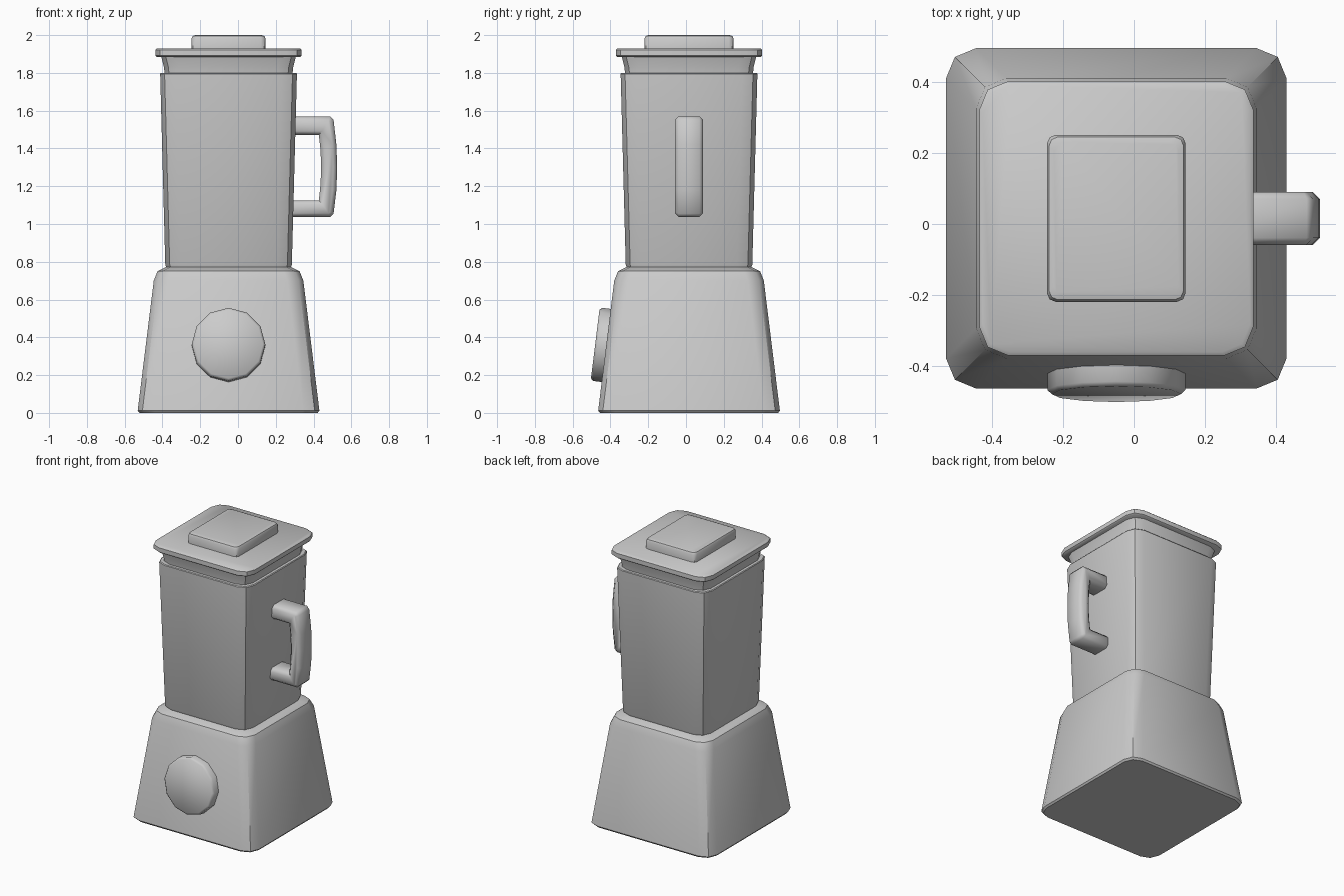
import bpy, bmesh, math
from mathutils import Matrix

if "Cube" in bpy.data.objects:
    bpy.data.objects.remove(bpy.data.objects["Cube"])

CX, CY = -0.05, 0.016   # axis of the body


def finish(name, bm, angle=40, bevel=0, segments=1):
    bmesh.ops.recalc_face_normals(bm, faces=bm.faces)
    if bevel:
        sharp = [e for e in bm.edges if e.calc_face_angle(0) > math.radians(35)]
        bmesh.ops.bevel(bm, geom=sharp, offset=bevel, segments=segments,
                        profile=0.5, affect='EDGES')
    mesh = bpy.data.meshes.new(name)
    bm.to_mesh(mesh)
    bm.free()
    obj = bpy.data.objects.new(name, mesh)
    bpy.context.collection.objects.link(obj)
    bpy.ops.object.select_all(action='DESELECT')
    obj.select_set(True)
    bpy.context.view_layer.objects.active = obj
    bpy.ops.object.shade_smooth_by_angle(angle=math.radians(angle))
    return obj


def rounded_loft(name, profile, radius=0.08, stretch=0.0, segs=2):
    """Stack rounded squares; profile is (half width, z), stretch lengthens y."""
    bm = bmesh.new()
    rings = []
    for half, z in profile:
        ring = []
        for corner, (sx, sy) in enumerate(((1, 1), (-1, 1), (-1, -1), (1, -1))):
            for i in range(segs + 1):
                a = math.pi / 2 * (corner + i / segs)
                x = sx * (half - radius) + radius * math.cos(a)
                y = sy * (half + stretch - radius) + radius * math.sin(a)
                ring.append(bm.verts.new((CX + x, CY + y, z)))
        rings.append(ring)
    n = len(rings[0])
    for low, high in zip(rings, rings[1:]):
        for i in range(n):
            j = (i + 1) % n
            bm.faces.new((low[i], low[j], high[j], high[i]))
    bm.faces.new(rings[0][::-1])
    bm.faces.new(rings[-1])
    return finish(name, bm)


# Tapered motor base, square jug, lid with flared neck, and cap
rounded_loft("motor_base", [(0.472, 0), (0.481, 0.012), (0.396, 0.70),
                            (0.376, 0.75), (0.332, 0.772)], 0.085)
rounded_loft("jug", [(0.328, 0.765), (0.335, 0.785), (0.362, 1.795), (0.358, 1.80)])
rounded_loft("lid_neck", [(0.338, 1.79), (0.342, 1.83), (0.357, 1.89)])
rounded_loft("lid", [(0.380, 1.885), (0.387, 1.892), (0.387, 1.922), (0.378, 1.93)])
rounded_loft("lid_cap", [(0.196, 1.925), (0.196, 1.982), (0.190, 1.995), (0.176, 2.0)],
             0.025, 0.04)

# Bowed handle, extruded from its side profile
outline = [(0.26, 1.57), (0.488, 1.57), (0.506, 1.55), (0.521, 1.42), (0.525, 1.30),
           (0.521, 1.18), (0.506, 1.055), (0.488, 1.037), (0.26, 1.037), (0.26, 1.125),
           (0.428, 1.125), (0.437, 1.21), (0.440, 1.30), (0.437, 1.39), (0.428, 1.472),
           (0.26, 1.472)]
bm = bmesh.new()
face = bm.faces.new([bm.verts.new((x, CY - 0.075, z)) for x, z in outline])
ext = bmesh.ops.extrude_face_region(bm, geom=[face])
bmesh.ops.translate(bm, vec=(0, 0.15, 0),
                    verts=[v for v in ext["geom"] if isinstance(v, bmesh.types.BMVert)])
rim = [e for e in bm.edges if abs(e.verts[0].co.y - e.verts[1].co.y) < 1e-5]
bmesh.ops.bevel(bm, geom=rim, offset=0.02, segments=1, profile=0.5, affect='EDGES')
finish("handle", bm, 50)

# Twelve-sided dial lying on the sloping front of the base
tilt = math.atan2(0.085, 0.688)
bm = bmesh.new()
bmesh.ops.create_cone(bm, cap_ends=True, segments=12, radius1=0.195, radius2=0.195, depth=0.10)
front = [e for e in bm.edges if all(v.co.z > 0 for v in e.verts)]
bmesh.ops.bevel(bm, geom=front, offset=0.012, segments=1, profile=0.5, affect='EDGES')
bm.transform(Matrix.Translation((CX, -0.431, 0.358))
             @ Matrix.Rotation(math.pi / 2 - tilt, 4, 'X'))
finish("dial", bm, 50)
